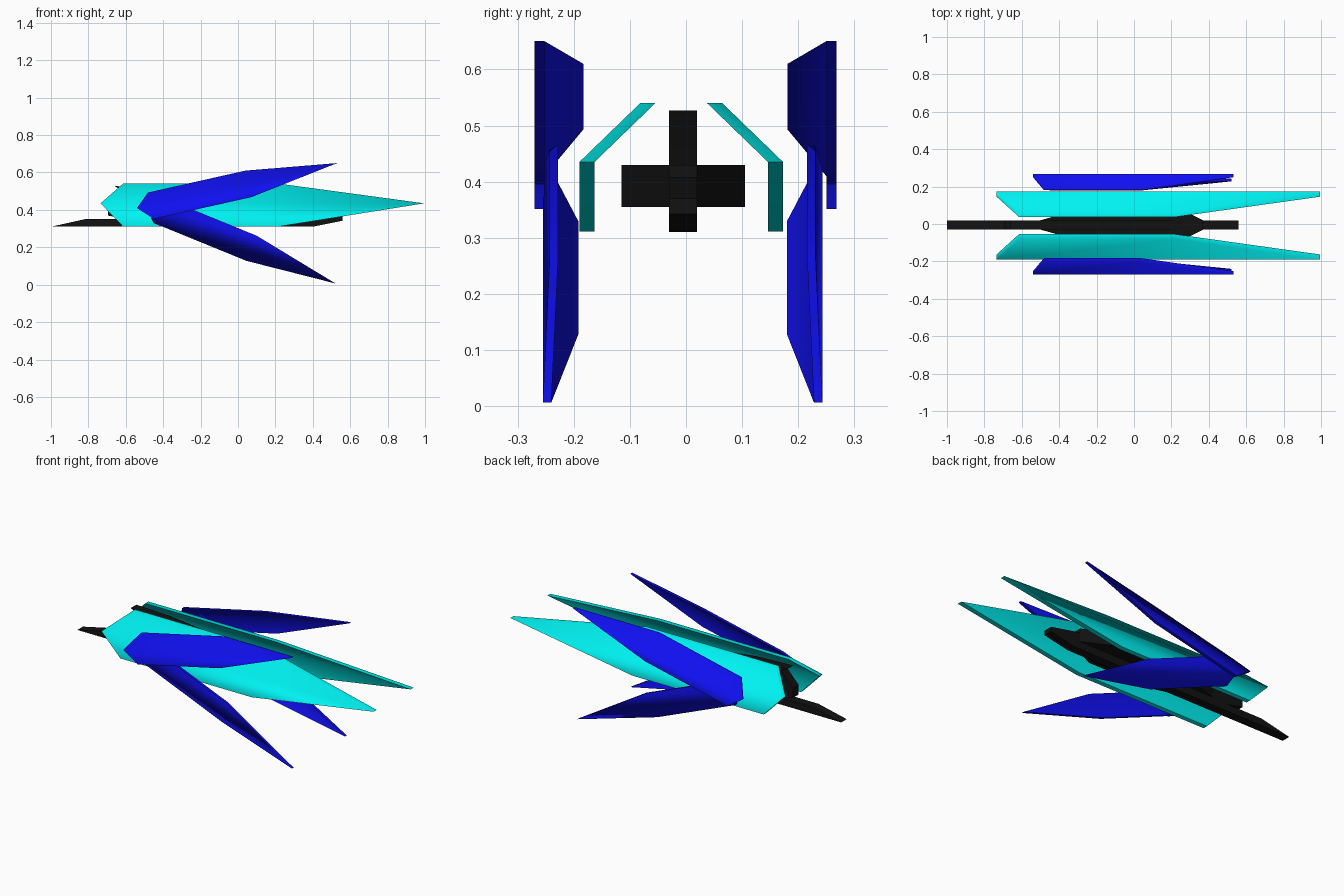
import bpy, bmesh, math

if "Cube" in bpy.data.objects:
    bpy.data.objects.remove(bpy.data.objects["Cube"])


def material(name, rgb):
    m = bpy.data.materials.new(name)
    m.diffuse_color = (*rgb, 1)
    m.use_nodes = True
    m.node_tree.nodes["Principled BSDF"].inputs["Base Color"].default_value = m.diffuse_color
    return m


CYAN = material("cyan", (0.0, 0.88, 0.88))
BLUE = material("blue", (0.005, 0.005, 0.88))
BLACK = material("black", (0.006, 0.006, 0.006))


def finish(name, bm, mat, smooth_angle=None):
    bmesh.ops.recalc_face_normals(bm, faces=bm.faces)
    if smooth_angle:
        for f in bm.faces:
            f.smooth = True
        for e in bm.edges:
            e.smooth = e.calc_face_angle(0) < smooth_angle
    me = bpy.data.meshes.new(name)
    bm.to_mesh(me)
    bm.free()
    me.materials.append(mat)
    ob = bpy.data.objects.new(name, me)
    bpy.context.collection.objects.link(ob)
    return ob


def extrude(bm, vec):
    r = bmesh.ops.extrude_face_region(bm, geom=bm.faces[:])
    moved = [g for g in r["geom"] if isinstance(g, bmesh.types.BMVert)]
    bmesh.ops.translate(bm, verts=moved, vec=vec)


def plate(name, points, vec, mat):
    bm = bmesh.new()
    bm.faces.new([bm.verts.new(p) for p in points])
    extrude(bm, vec)
    return finish(name, bm, mat)


def folded_panel(name, side, start, direction, length, a, b, up, down,
                 fold_y, top_in, bottom_in, thick, mid_y, mat):
    """Long hexagon creased along its axis; its edges lean inward in y."""
    dx, dz = direction

    def vert(along, perp, inward):
        return bm.verts.new((start[0] + along * dx - perp * dz,
                             mid_y + side * (fold_y - inward),
                             start[1] + along * dz + perp * dx))

    bm = bmesh.new()
    tail, tip = vert(0, 0, 0), vert(length, 0, 0)
    bm.faces.new((tail, tip, vert(b, up, top_in), vert(a, up, top_in)))
    bm.faces.new((tip, tail, vert(a, -down, bottom_in), vert(b, -down, bottom_in)))
    extrude(bm, (0, -side * thick, 0))
    return finish(name, bm, mat, math.radians(60))


# Mirrored pairs of folded panels
for side, tag in ((-1, "front"), (1, "back")):
    folded_panel(tag + "_shell", side, (-0.735, 0.435), (1, 0), 1.73, 0.12, 0.955,
                 0.105, 0.124, 0.1815, 0.1085, 0, 0.027, -0.0085, CYAN)
    folded_panel(tag + "_upper_wing", side, (-0.54, 0.41), (0.976, 0.219), 1.097,
                 0.075, 0.61, 0.068, 0.077, 0.269, 0.069, 0, 0.018, -0.001, BLUE)
    folded_panel(tag + "_lower_wing", side, (-0.494, 0.421), (0.926, -0.378), 1.097,
                 0.075, 0.61, 0.077, 0.068, 0.249, 0.012, 0.048, 0.015, -0.006, BLUE)

# Upright keel with rear spike, extruded from its side profile
keel = [(-1.0, 0.31), (0.23, 0.31), (0.41, 0.312), (0.56, 0.342), (0.56, 0.37),
        (0.1, 0.46), (-0.45, 0.52), (-0.66, 0.527), (-0.62, 0.505),
        (-0.695, 0.425), (-0.695, 0.37), (-0.6, 0.35), (-0.82, 0.35)]
plate("keel", [(x, -0.03, z) for x, z in keel], (0, 0.05, 0), BLACK)

# Flat body crossing the keel, extruded from its top profile
half = [(-0.5, 0.025), (-0.2, 0.11), (0.2, 0.11), (0.37, 0.025)]
outline = half + [(x, -y) for x, y in reversed(half)]
plate("body", [(x, y - 0.005, 0.355) for x, y in outline], (0, 0, 0.075), BLACK)
